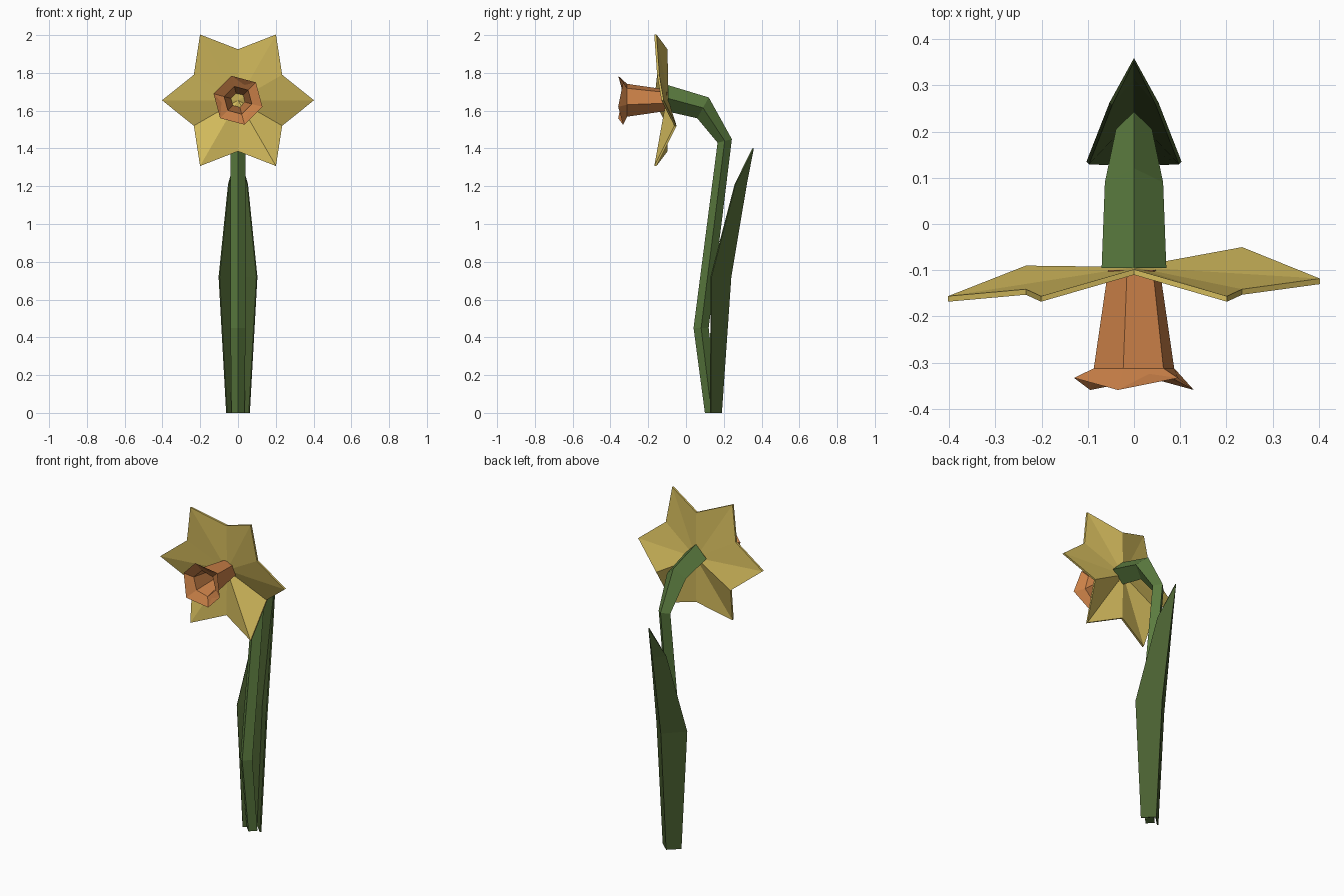
import bpy, bmesh
from math import cos, sin, radians

if "Cube" in bpy.data.objects:
    bpy.data.objects.remove(bpy.data.objects["Cube"])


def material(name, rgb):
    m = bpy.data.materials.new(name)
    m.diffuse_color = (*rgb, 1)
    m.use_nodes = True
    m.node_tree.nodes["Principled BSDF"].inputs["Base Color"].default_value = m.diffuse_color
    return m


YELLOW = material("petal yellow", (0.66, 0.50, 0.11))
ORANGE = material("trumpet orange", (0.60, 0.22, 0.065))
GREEN = material("stem green", (0.105, 0.20, 0.05))
DARK = material("leaf green", (0.068, 0.115, 0.03))
CZ = 1.655  # height of the flower centre


def build(name, verts, faces, mat):
    me = bpy.data.meshes.new(name)
    bm = bmesh.new()
    vs = [bm.verts.new(v) for v in verts]
    for f in faces:
        bm.faces.new([vs[i] for i in f])
    bmesh.ops.recalc_face_normals(bm, faces=bm.faces)
    bm.to_mesh(me)
    bm.free()
    me.materials.append(mat)
    ob = bpy.data.objects.new(name, me)
    bpy.context.collection.objects.link(ob)
    return ob


def bridge(rings, n, closed=False):
    """Quads between consecutive rings of n vertices."""
    last = rings if closed else rings - 1
    return [(r * n + i, r * n + (i + 1) % n,
             (r + 1) % rings * n + (i + 1) % n, (r + 1) % rings * n + i)
            for r in range(last) for i in range(n)]


def polar(r, deg, y):
    return (r * cos(radians(deg)), y, CZ + r * sin(radians(deg)))


# Petals: one six-pointed star, tips curled forward, valleys uneven
depth = [-0.13, -0.153, -0.168, -0.11, -0.168, -0.153,
         -0.168, -0.102, -0.168, -0.11, -0.168, -0.062]
T = 0.012
verts = []
for t in (0, T):
    verts += [polar(0.27 if i % 2 else 0.402, 30 * i, y + t) for i, y in enumerate(depth)]
verts += [(0, -0.105, CZ), (0, -0.105 + T, CZ)]
faces = bridge(2, 12)
for i in range(12):
    j = (i + 1) % 12
    faces += [(24, i, j), (25, 12 + j, 12 + i)]
build("petals", verts, faces, YELLOW)

# Trumpet: hexagonal hollow tube with a ruffled flared rim
profile = [(0.058, -0.10, 0), (0.09, -0.312, 0), (0.134, -0.346, 0.013),
           (0.076, -0.318, 0), (0.037, -0.10, 0)]
verts = [polar(r, 60 * i - 15, y - wave * (-1) ** i)
         for r, y, wave in profile for i in range(6)]
build("trumpet", verts, bridge(5, 6, True), ORANGE)

# Stem: four-sided tube bending over to the flower (y, z, radius, section tilt)
path = [(0.135, 0, 0.035, 0), (0.08, 0.45, 0.04, 0), (0.205, 1.44, 0.039, 14),
        (0.09, 1.615, 0.063, 61), (-0.095, 1.665, 0.07, 90)]
verts = []
for y, z, r, a in path:
    dy, dz = r * cos(radians(a)), r * sin(radians(a))
    verts += [(r, y, z), (0, y + dy, z + dz), (-r, y, z), (0, y - dy, z - dz)]
build("stem", verts, bridge(5, 4) + [(0, 1, 2, 3), (16, 17, 18, 19)], GREEN)

# Leaf: folded blade (half width, edge y, spine y, z) running to a point
rows = [(0.06, 0.13, 0.186, 0), (0.1, 0.132, 0.236, 0.72), (0.05, 0.26, 0.318, 1.21)]
verts = []
for w, e, s, z in rows:
    verts += [(-w, e, z), (0, s, z), (w, e, z)]
verts.append((0, 0.355, 1.4))
faces = [(3 * r + i, 3 * r + i + 1, 3 * r + i + 4, 3 * r + i + 3)
         for r in range(2) for i in range(2)] + [(6, 7, 9), (7, 8, 9)]
leaf = build("leaf", verts, faces, DARK)
solid = leaf.modifiers.new("thickness", "SOLIDIFY")
solid.thickness = 0.008
solid.offset = 0
